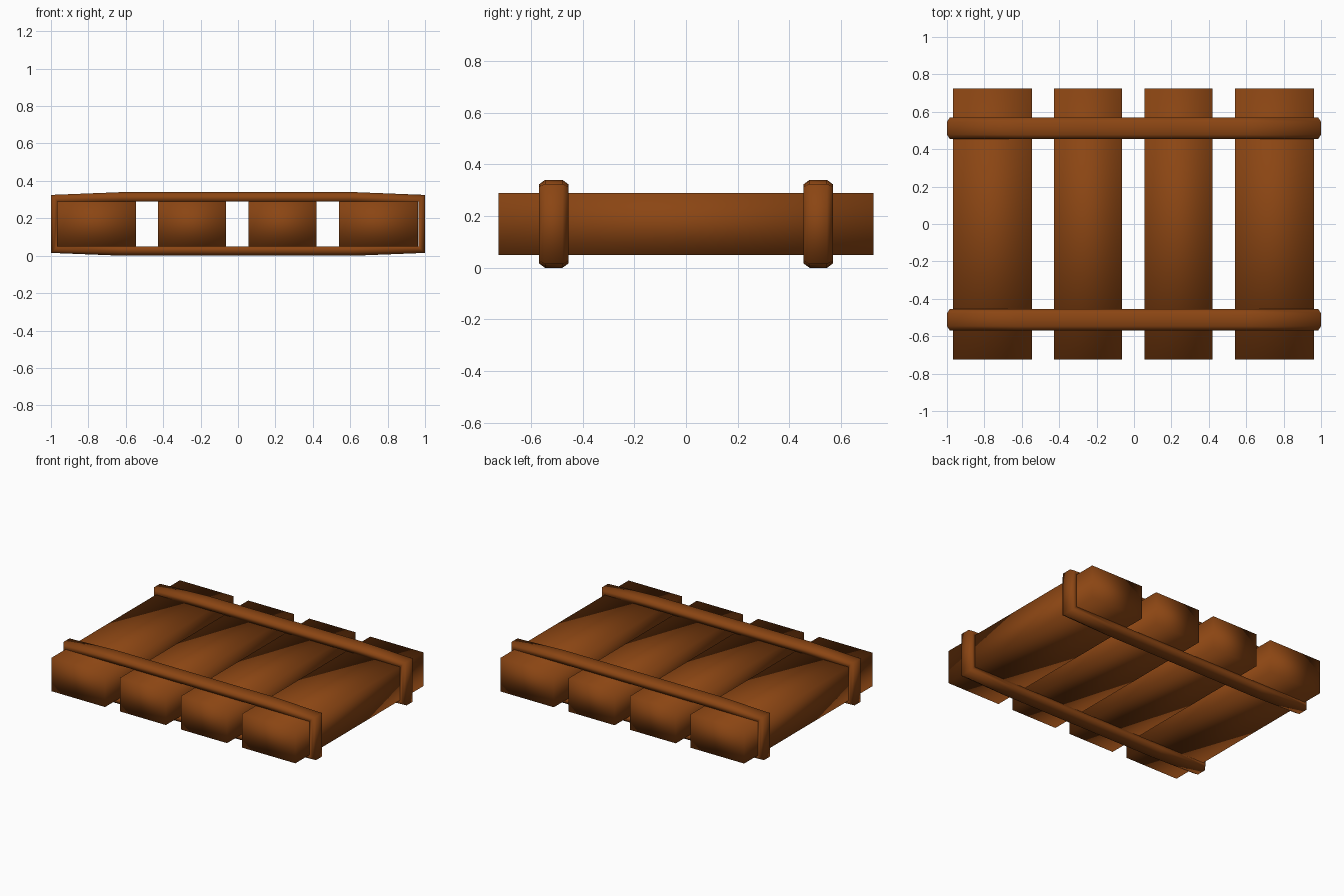
import bpy, bmesh

if "Cube" in bpy.data.objects:
    bpy.data.objects.remove(bpy.data.objects["Cube"])

wood = bpy.data.materials.new("brown_wood")
wood.diffuse_color = (0.258, 0.06, 0.0065, 1)
wood.use_nodes = True
wood.node_tree.nodes["Principled BSDF"].inputs["Base Color"].default_value = wood.diffuse_color


def finish(name, bm):
    bmesh.ops.recalc_face_normals(bm, faces=bm.faces)
    for f in bm.faces:
        f.smooth = True
    mesh = bpy.data.meshes.new(name)
    bm.to_mesh(mesh)
    bm.free()
    mesh.materials.append(wood)
    obj = bpy.data.objects.new(name, mesh)
    bpy.context.collection.objects.link(obj)
    return obj


def plank(name, x0, x1):
    bm = bmesh.new()
    bmesh.ops.create_cube(bm, size=1)
    for v in bm.verts:
        v.co.x = (x0 + x1) / 2 + v.co.x * (x1 - x0)
        v.co.y *= 1.45
        v.co.z = 0.17 + v.co.z * 0.24
    return finish(name, bm)


def outline(end, mid, end_h, mid_h):
    # Eight-point ring outline, centred on the plank height
    return [(end, -end_h), (end, end_h), (mid, mid_h), (-mid, mid_h),
            (-end, end_h), (-end, -end_h), (-mid, -mid_h), (mid, -mid_h)]


def strap(name, y):
    bm = bmesh.new()
    inner = outline(0.965, 0.62, 0.12, 0.12)
    side = outline(0.985, 0.62, 0.143, 0.153)
    outer = outline(1.0, 0.62, 0.155, 0.17)
    # Closed cross-section with chamfered outer edges
    section = [(inner, -0.057), (side, -0.057), (outer, -0.034),
               (outer, 0.034), (side, 0.057), (inner, 0.057)]
    loops = [[bm.verts.new((x, y + dy, 0.17 + z)) for x, z in pts]
             for pts, dy in section]
    for i in range(len(loops)):
        a, b = loops[i], loops[(i + 1) % len(loops)]
        for j in range(8):
            k = (j + 1) % 8
            bm.faces.new((a[j], a[k], b[k], b[j]))
    return finish(name, bm)


# Four side-by-side planks
spans = [(-0.968, -0.545), (-0.427, -0.063), (0.057, 0.421), (0.539, 0.962)]
for i, (x0, x1) in enumerate(spans):
    plank(f"plank_{i + 1}", x0, x1)

# Straps wrapped round the planks
strap("front_strap", -0.512)
strap("back_strap", 0.512)
